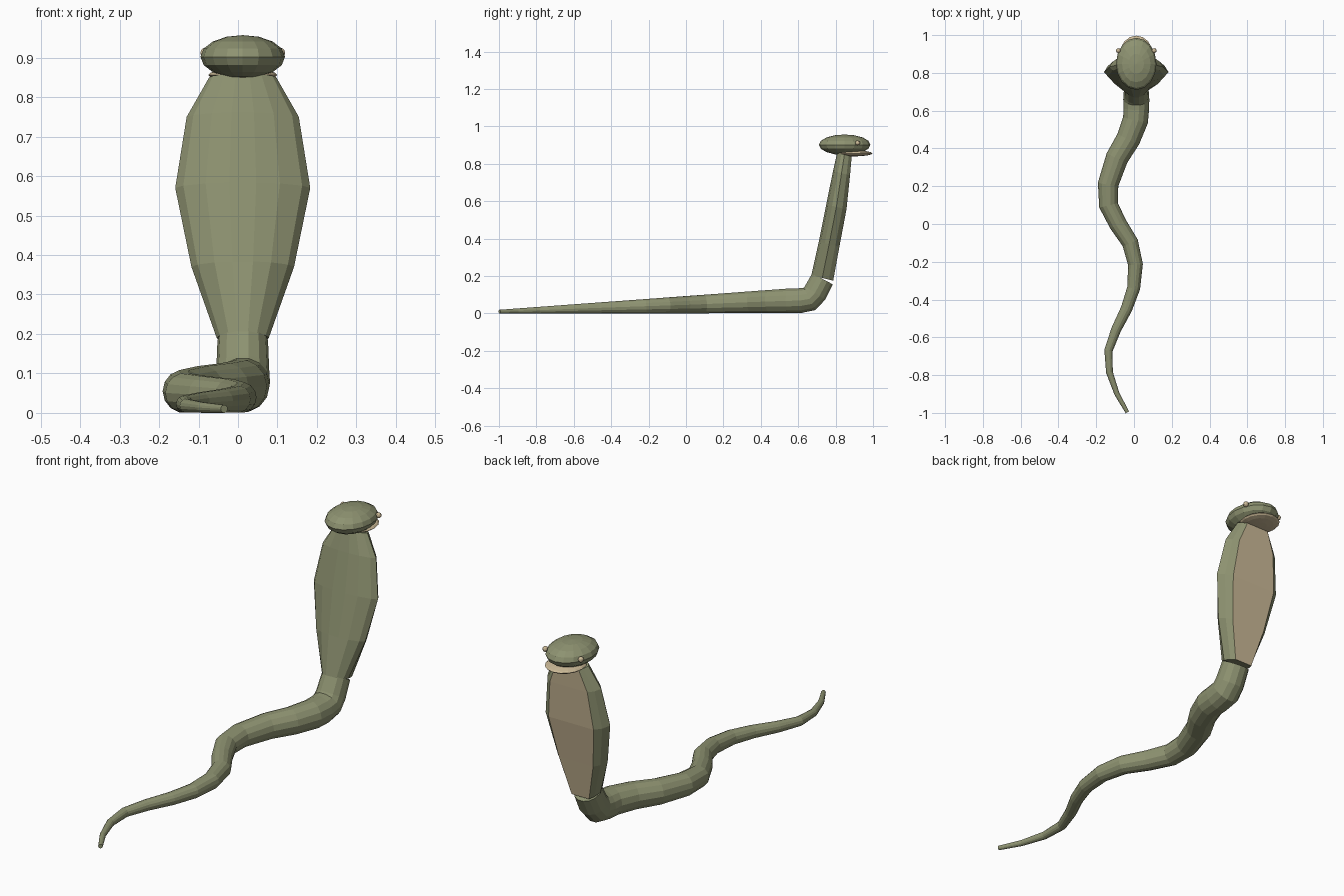
import bpy, bmesh, math
from mathutils import Vector

if "Cube" in bpy.data.objects:
    bpy.data.objects.remove(bpy.data.objects["Cube"])


def material(name, rgb):
    m = bpy.data.materials.new(name)
    m.diffuse_color = (*rgb, 1)
    m.use_nodes = True
    m.node_tree.nodes["Principled BSDF"].inputs["Base Color"].default_value = m.diffuse_color
    return m


OLIVE = material("olive_scales", (0.27, 0.29, 0.165))
TAN = material("pale_tan", (0.60, 0.49, 0.31))
CX = 0.012  # centre line of the raised parts


def add_object(name, bm, mats):
    bmesh.ops.recalc_face_normals(bm, faces=bm.faces)
    me = bpy.data.meshes.new(name)
    bm.to_mesh(me)
    bm.free()
    ob = bpy.data.objects.new(name, me)
    bpy.context.collection.objects.link(ob)
    for m in mats:
        me.materials.append(m)
    return ob


def loft(rings):
    """Skin a list of equal-length point rings and cap both ends."""
    bm = bmesh.new()
    vs = [[bm.verts.new(p) for p in ring] for ring in rings]
    n = len(vs[0])
    for a, b in zip(vs, vs[1:]):
        for i in range(n):
            j = (i + 1) % n
            bm.faces.new((a[i], a[j], b[j], b[i]))
    bm.faces.new(vs[0])
    bm.faces.new(vs[-1])
    return bm


def ellipsoid(name, centre, size, mat, seg=16, rings=8):
    bm = bmesh.new()
    bmesh.ops.create_uvsphere(bm, u_segments=seg, v_segments=rings, radius=1)
    for v in bm.verts:
        v.co = Vector([c + s * k for c, s, k in zip(centre, size, v.co)])
    return add_object(name, bm, [mat])


# Winding body: tapered tube lying on the ground
path = [(-0.035, -0.997), (-0.09, -0.90), (-0.13, -0.785), (-0.135, -0.67),
        (-0.095, -0.56), (-0.04, -0.45), (-0.002, -0.34), (0.008, -0.215),
        (-0.02, -0.10), (-0.085, 0.0), (-0.135, 0.10), (-0.137, 0.21),
        (-0.09, 0.35), (-0.03, 0.45), (0.008, 0.55)]
centres, radii = [], []
for x, y in path:
    r = 0.01 + (y + 1) / 1.62 * 0.06
    centres.append(Vector((x, y, r)))
    radii.append(r)
# bend rising into the neck
for y, z, r in [(0.61, 0.069, 0.068), (0.66, 0.078, 0.069),
                (0.69, 0.11, 0.067), (0.73, 0.185, 0.064)]:
    centres.append(Vector((CX, y, z)))
    radii.append(r)

SIDES = 14
rings = []
for i, (c, r) in enumerate(zip(centres, radii)):
    t = centres[min(i + 1, len(centres) - 1)] - centres[max(i - 1, 0)]
    t.normalize()
    side = t.cross(Vector((0, 0, 1))).normalized()
    up = side.cross(t)
    rings.append([c + r * (math.cos(a) * side + math.sin(a) * up)
                  for a in (2 * math.pi * k / SIDES for k in range(SIDES))])
add_object("body", loft(rings), [OLIVE])

# Spread hood: rounded back, flat belly; (z, half width, back y, belly y)
stations = [(0.19, 0.066, 0.67, 0.787), (0.37, 0.130, 0.710, 0.820),
            (0.57, 0.171, 0.750, 0.858), (0.75, 0.142, 0.786, 0.877),
            (0.85, 0.085, 0.808, 0.886)]
half = [(0.70, 1.0), (0.88, 0.6), (1.0, 0.0), (0.88, -0.42),
        (0.55, -0.83), (0.2, -1.0)]
section = half + [(-x, y) for x, y in reversed(half)]
rings = []
for z, w, y0, y1 in stations:
    yc, d = (y0 + y1) / 2, (y1 - y0) / 2
    rings.append([Vector((CX + w * x, yc + d * y, z - 0.25 * d * y))
                  for x, y in section])
hood = add_object("hood", loft(rings), [OLIVE, TAN])
for p in hood.data.polygons:  # pale belly panel
    if p.normal.y > 0.9:
        p.material_index = 1

# Head, lower jaw and eyes
ellipsoid("head", (CX, 0.848, 0.902), (0.107, 0.138, 0.055), OLIVE)
ellipsoid("lower_jaw", (CX, 0.897, 0.856), (0.088, 0.10, 0.016), TAN)
for label, s in (("left", -1), ("right", 1)):
    ellipsoid(label + "_eye", (CX + s * 0.095, 0.918, 0.912),
              (0.013, 0.013, 0.013), TAN, 10, 6)
